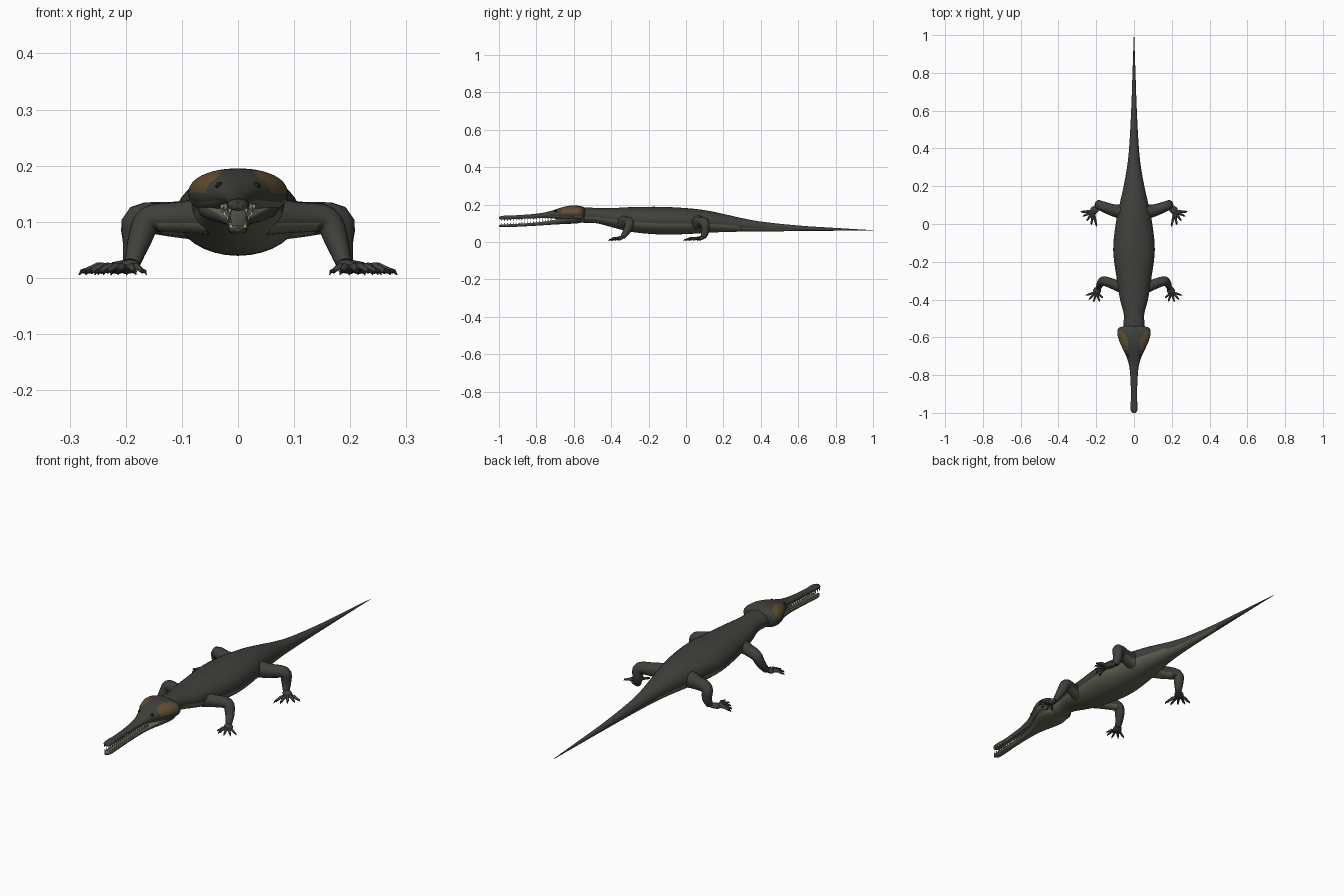
import bpy
import math
from mathutils import Vector

if "Cube" in bpy.data.objects:
    bpy.data.objects.remove(bpy.data.objects["Cube"])


def material(name, color):
    mat = bpy.data.materials.new(name)
    mat.use_nodes = True
    mat.diffuse_color = (*color, 1)
    bsdf = mat.node_tree.nodes["Principled BSDF"]
    bsdf.inputs["Base Color"].default_value = (*color, 1)
    bsdf.inputs["Roughness"].default_value = 0.8
    return mat


HIDE = material("dark hide", (0.05, 0.052, 0.045))
BELLY = material("pale belly", (0.125, 0.13, 0.09))
PATCH = material("brown skull patch", (0.12, 0.08, 0.03))
CLAW = material("black claw", (0.012, 0.012, 0.011))
TOOTH = material("ivory tooth", (0.45, 0.42, 0.3))


def make_object(name, verts, faces, mats, rule=None, mirror=False):
    mesh = bpy.data.meshes.new(name)
    mesh.from_pydata(verts, [], faces)
    for mat in mats:
        mesh.materials.append(mat)
    mesh.update()
    for poly in mesh.polygons:
        if rule:
            poly.material_index = rule(poly.center, poly.normal)
    obj = bpy.data.objects.new(name, mesh)
    bpy.context.collection.objects.link(obj)
    bpy.ops.object.select_all(action="DESELECT")
    obj.select_set(True)
    bpy.context.view_layer.objects.active = obj
    bpy.ops.object.shade_smooth_by_angle(angle=math.radians(60))
    if mirror:
        obj.modifiers.new("Mirror", "MIRROR")
    return obj


def skin(rings):
    """Join equal rings of points into closed tube faces."""
    n = len(rings[0])
    verts = [p for ring in rings for p in ring]
    faces = [(r * n + i, r * n + (i + 1) % n, (r + 1) * n + (i + 1) % n, (r + 1) * n + i)
             for r in range(len(rings) - 1) for i in range(n)]
    faces.append(tuple(reversed(range(n))))
    faces.append(tuple(range(len(verts) - n, len(verts))))
    return verts, faces


def smooth_sections(keys, steps):
    """Cubic interpolation through rows whose first entry is the position."""
    def slope(i, c):
        a, b = keys[max(i - 1, 0)], keys[min(i + 1, len(keys) - 1)]
        return (b[c] - a[c]) / (b[0] - a[0])
    rows = []
    for i in range(len(keys) - 1):
        a, b = keys[i], keys[i + 1]
        d = b[0] - a[0]
        for s in range(steps):
            t = s / steps
            u = 1 - t
            row = [a[0] + d * t]
            for c in range(1, len(a)):
                row.append(a[c] * u * u * (1 + 2 * t) + b[c] * t * t * (3 - 2 * t)
                           + d * t * u * (u * slope(i, c) - t * slope(i + 1, c)))
            rows.append(row)
    return rows + [list(keys[-1])]


def loft(name, keys, mats, rule, steps=4, sides=32, power=1.0):
    """Loft rows of (y, half width, bottom z, top z) along the body."""
    rings = []
    for y, w, low, top in smooth_sections(keys, steps):
        ring = []
        for i in range(sides):
            a = math.tau * i / sides
            c, s = math.cos(a), math.sin(a)
            x = math.copysign(abs(c) ** power, c) * w
            z = math.copysign(abs(s) ** power, s) * (top - low) / 2
            ring.append((x, y, (top + low) / 2 + z))
        rings.append(ring)
    verts, faces = skin(rings)
    # Rings run towards +y, so flip to face outward
    return make_object(name, verts, [f[::-1] for f in faces], mats, rule)


def tube(path, radii, sides=12, flat=1.0):
    """Round limb through path points; flat squashes it vertically."""
    pts = [Vector(p) for p in path]
    rings = []
    side = None
    for i, (p, r) in enumerate(zip(pts, radii)):
        t = (pts[min(i + 1, len(pts) - 1)] - pts[max(i - 1, 0)]).normalized()
        if side is None:
            side = t.cross(Vector((0, 0, 1)))
        side = (side - t * side.dot(t)).normalized()
        up = side.cross(t)
        rings.append([tuple(p + side * r * math.cos(math.tau * k / sides)
                            + up * r * flat * math.sin(math.tau * k / sides))
                      for k in range(sides)])
    verts, faces = skin(rings)
    return verts, [f[::-1] for f in faces]


def combine(parts):
    verts, faces = [], []
    for v, f in parts:
        faces += [tuple(i + len(verts) for i in face) for face in f]
        verts += v
    return verts, faces


# Trunk, neck and tail
BODY = [(-0.63, 0.045, 0.11, 0.178), (-0.54, 0.056, 0.102, 0.184), (-0.48, 0.054, 0.1, 0.182),
        (-0.4, 0.074, 0.08, 0.181), (-0.3, 0.09, 0.055, 0.186), (-0.14, 0.11, 0.04, 0.188),
        (0, 0.097, 0.042, 0.181), (0.1, 0.077, 0.048, 0.17), (0.2, 0.055, 0.053, 0.15),
        (0.3, 0.037, 0.055, 0.127), (0.4, 0.026, 0.056, 0.109), (0.6, 0.015, 0.058, 0.088),
        (0.8, 0.008, 0.06, 0.075), (1, 0.001, 0.061, 0.063)]
loft("body", BODY, [HIDE, BELLY],
     lambda c, n: 1 if n.z < -0.3 and c.y < 0.62 else 0, steps=5)


# Skull and upper snout
def skull_rule(c, n):
    along, out = (c.y + 0.617) / 0.052, (abs(c.x) - 0.062 - (c.y + 0.617) * 0.25) / 0.027
    if n.z > 0.05 and along ** 2 + out ** 2 < 1:
        return 1
    return 2 if n.z < -0.5 else 0


SKULL = [(-0.54, 0.05, 0.125, 0.182), (-0.55, 0.081, 0.113, 0.188), (-0.58, 0.088, 0.108, 0.194),
         (-0.62, 0.078, 0.11, 0.194), (-0.66, 0.06, 0.116, 0.186), (-0.7, 0.041, 0.124, 0.173),
         (-0.75, 0.026, 0.128, 0.159), (-0.82, 0.019, 0.126, 0.149), (-0.92, 0.016, 0.122, 0.142),
         (-0.965, 0.019, 0.12, 0.141), (-0.99, 0.016, 0.12, 0.138), (-1, 0.007, 0.124, 0.134)]
loft("skull", SKULL[::-1], [HIDE, PATCH, BELLY], skull_rule, steps=6, sides=48, power=0.9)

# Lower jaw
JAW = [(-1, 0.006, 0.082, 0.09), (-0.985, 0.015, 0.079, 0.093), (-0.96, 0.017, 0.079, 0.094),
       (-0.85, 0.016, 0.084, 0.1), (-0.75, 0.023, 0.09, 0.11), (-0.69, 0.038, 0.094, 0.122),
       (-0.62, 0.066, 0.097, 0.142), (-0.57, 0.07, 0.101, 0.15), (-0.54, 0.045, 0.108, 0.15)]
loft("lower_jaw", JAW, [HIDE, BELLY], lambda c, n: 1 if abs(n.z) > 0.6 else 0, power=0.85)


# Teeth along both jaws
def row_of_teeth(name, keys, upper):
    rows = sorted(smooth_sections(keys, 8))
    parts = []
    for k in range(18):
        y = -0.985 + k * 0.0155
        row = min(rows, key=lambda r: abs(r[0] - y))
        edge = row[2] + 0.004 if upper else row[3] - 0.004
        tip = edge + (-0.014 if upper else 0.014)
        x = row[1] * 0.82
        parts.append(tube([(x, y, edge), (x * 1.03, y - 0.001, tip)], [0.0035, 0.0005], sides=6))
    verts, faces = combine(parts)
    make_object(name, verts, faces, [TOOTH], mirror=True)


row_of_teeth("upper_teeth", SKULL[::-1], True)
row_of_teeth("lower_teeth", JAW, False)

# Eyes on the front of the skull
rings = [[(0.033 + 0.007 * math.sin(a) * math.cos(b), -0.695 + 0.008 * math.sin(a) * math.sin(b),
           0.164 + 0.007 * math.cos(a)) for b in (math.tau * k / 12 for k in range(12))]
         for a in (math.pi * (j + 0.1) / 8.2 for j in range(9))]
verts, faces = skin(rings)
make_object("eye", verts, [f[::-1] for f in faces], [CLAW], mirror=True)


# Legs with splayed, clawed toes
def leg(name, path, radii, palm, tips, toe_radius):
    rows = smooth_sections([(i, *p, r) for i, (p, r) in enumerate(zip(path, radii))], 4)
    parts = [tube([r[1:4] for r in rows], [r[4] for r in rows], sides=16)]
    ankle = Vector(path[-1])
    palm = Vector(palm)
    ahead = palm + (palm - ankle) * 0.4
    parts.append(tube([ankle, ankle.lerp(palm, 0.5), palm, ahead],
                      [0.014, 0.02, 0.021, 0.01], flat=0.55))
    claws = []
    for x, y in tips:
        tip = Vector((x, y, 0.011))
        root = palm.lerp(tip, 0.1)
        knuckle = palm.lerp(tip, 0.5) + Vector((0, 0, 0.006))
        end = palm.lerp(tip, 0.8)
        parts.append(tube([root, knuckle, end], [toe_radius, toe_radius * 0.95, toe_radius * 0.7],
                          sides=8))
        claws.append(tube([end, palm.lerp(tip, 0.92), tip - Vector((0, 0, 0.006))],
                          [toe_radius * 0.75, toe_radius * 0.5, 0.0006], sides=8))
    verts, faces = combine(parts)
    make_object(name, verts, faces, [HIDE, BELLY],
                lambda c, n: 1 if n.z < -0.5 and c.z > 0.06 and c.x < 0.14 else 0, mirror=True)
    verts, faces = combine(claws)
    make_object(name + "_claws", verts, faces, [CLAW], mirror=True)


leg("front_leg",
    [(0.05, -0.34, 0.11), (0.11, -0.318, 0.108), (0.158, -0.302, 0.103),
     (0.176, -0.313, 0.065), (0.188, -0.338, 0.026)],
    [0.034, 0.027, 0.025, 0.021, 0.014], (0.199, -0.36, 0.018),
    [(0.256, -0.378), (0.24, -0.4), (0.214, -0.414), (0.182, -0.41), (0.163, -0.392)], 0.0065)
leg("hind_leg",
    [(0.04, 0.06, 0.105), (0.11, 0.073, 0.104), (0.178, 0.098, 0.104),
     (0.183, 0.103, 0.06), (0.19, 0.092, 0.024)],
    [0.043, 0.032, 0.026, 0.022, 0.015], (0.216, 0.068, 0.018),
    [(0.284, 0.064), (0.272, 0.04), (0.25, 0.016), (0.226, -0.006), (0.198, -0.014)], 0.0075)
